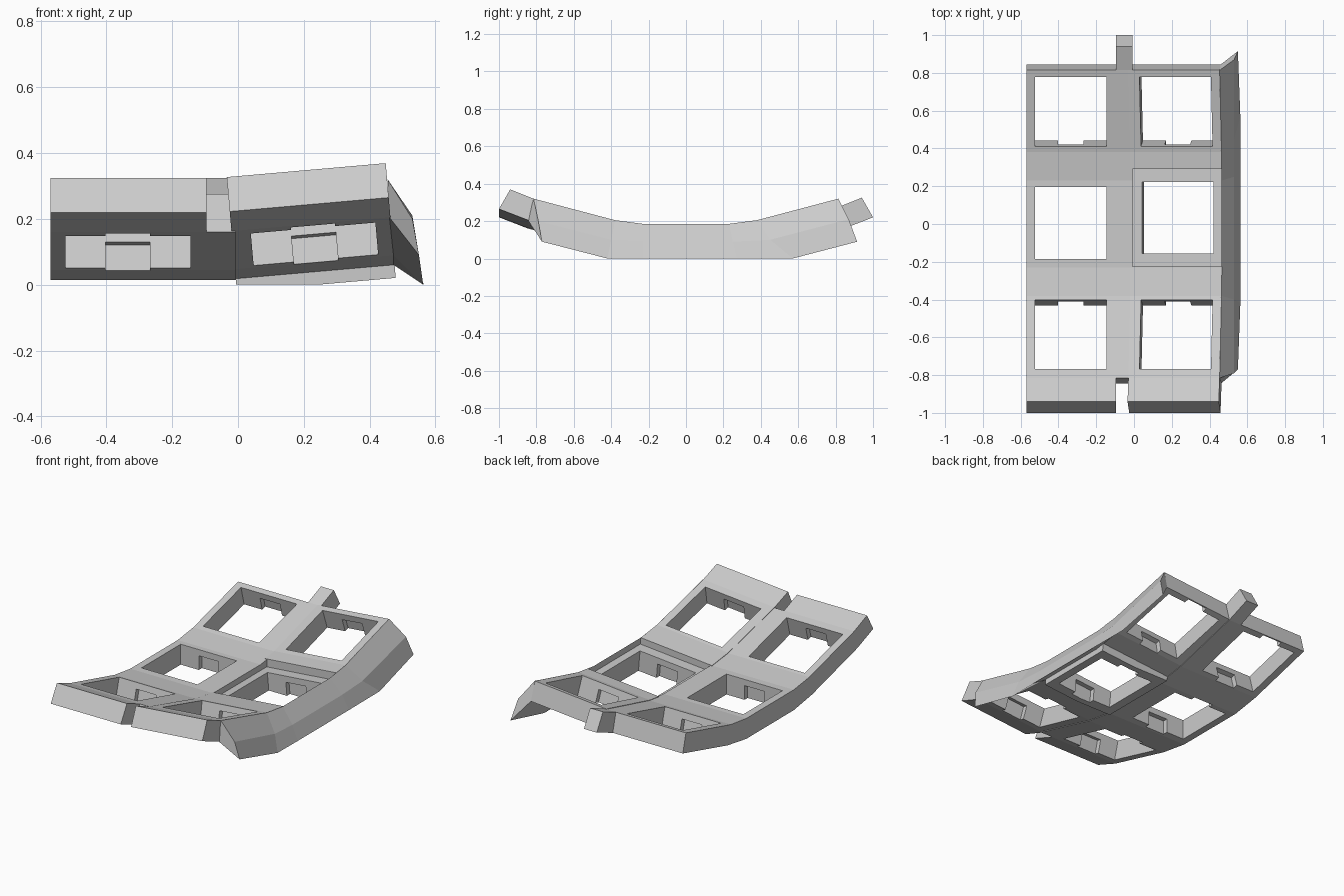
import bpy, bmesh
from math import radians
from mathutils import Matrix, Vector

cube = bpy.data.objects.get("Cube")
if cube:
    bpy.data.objects.remove(cube, do_unlink=True)

grey = bpy.data.materials.new("light_grey")
grey.use_nodes = True
grey.diffuse_color = (0.6, 0.6, 0.6, 1)
grey.node_tree.nodes["Principled BSDF"].inputs["Base Color"].default_value = (0.6, 0.6, 0.6, 1)


def loft(name, rings, matrix=Matrix()):
    """Solid skinned through a row of matching closed rings."""
    bm = bmesh.new()
    rows = [[bm.verts.new(matrix @ Vector(p)) for p in ring] for ring in rings]
    n = len(rows[0])
    for a, b in zip(rows, rows[1:]):
        for i in range(n):
            j = (i + 1) % n
            bm.faces.new((a[i], a[j], b[j], b[i]))
    bm.faces.new(rows[0])
    bm.faces.new(rows[-1])
    bmesh.ops.recalc_face_normals(bm, faces=bm.faces)
    mesh = bpy.data.meshes.new(name)
    bm.to_mesh(mesh)
    bm.free()
    mesh.materials.append(grey)
    obj = bpy.data.objects.new(name, mesh)
    bpy.context.collection.objects.link(obj)
    return obj


def slab(name, profile, x0, x1, matrix=Matrix()):
    """Extrude a side profile of (y, z) points across x."""
    return loft(name, [[(x, y, z) for y, z in profile] for x in (x0, x1)], matrix)


def cut_box(obj, size, centre, matrix=Matrix()):
    """Cut a box out of an object, then discard the cutter."""
    bm = bmesh.new()
    box = matrix @ Matrix.Translation(centre) @ Matrix.Diagonal((*size, 1))
    bmesh.ops.create_cube(bm, size=1, matrix=box)
    mesh = bpy.data.meshes.new("cutter")
    bm.to_mesh(mesh)
    bm.free()
    cutter = bpy.data.objects.new("cutter", mesh)
    cutter.hide_render = True
    bpy.context.collection.objects.link(cutter)
    mod = obj.modifiers.new("cut", 'BOOLEAN')
    mod.operation, mod.solver, mod.object = 'DIFFERENCE', 'EXACT', cutter
    bpy.context.view_layer.objects.active = obj
    bpy.ops.object.modifier_apply(modifier=mod.name)
    bpy.data.objects.remove(cutter, do_unlink=True)


def cut_key_hole(obj, x, y, z, tilt, matrix=Matrix()):
    """Square opening with a clip recess under a lip on the front and back walls."""
    m = matrix @ Matrix.Translation((x, y, z)) @ Matrix.Rotation(radians(tilt), 4, 'X')
    cut_box(obj, (0.38, 0.38, 0.4), (0, 0, -0.08), m)
    cut_box(obj, (0.135, 0.44, 0.24), (0, 0, -0.158), m)


# Curved side profile: upper and lower edges, front to back
top = [(-0.94, 0.325), (-0.815, 0.275), (-0.38, 0.16), (-0.23, 0.14),
       (0.23, 0.14), (0.38, 0.16), (0.815, 0.275)]
low = [(-1.0, 0.22), (-0.845, 0.16), (-0.41, 0.044), (-0.23, 0.015),
       (0.23, 0.015), (0.41, 0.044), (0.845, 0.16)]
column = top + low[::-1]

# Left column with three key openings
left = slab("left_column", column, -0.57, -0.095)
for y, z, tilt in ((-0.585, 0.215, -15), (0.005, 0.14, 0), (0.595, 0.215, 15)):
    cut_key_hole(left, -0.335, y, z, tilt)

# Spine: the same profile turned end for end, leaving a notch and a tab
slab("spine", [(-y, z) for y, z in column], -0.095, -0.008)

# Right column, leaning inward, with its middle section stepped down
lean = (Matrix.Translation((-0.05, 0, 0.14)) @ Matrix.Rotation(radians(-5), 4, 'Y')
        @ Matrix.Translation((0.05, 0, -0.14)))
drop, y0, y1 = 0.04, -0.225, 0.29


def stepped(edge, z_front, z_back):
    """Insert the lowered middle section into one profile edge."""
    return (edge[:4] + [(y0, z_front), (y0, z_front - drop),
                        (y1, z_front - drop), (y1, z_back)] + edge[5:])


right_profile = stepped(top, 0.14, 0.148) + stepped(low, 0.015, 0.025)[::-1]
right = slab("right_column", right_profile, -0.018, 0.467, lean)
cut_box(right, (3, 3, 1), (0, 0, -0.5))
for y, z, tilt in ((-0.585, 0.215, -15), (0.033, 0.14 - drop, 0), (0.595, 0.215, 15)):
    cut_key_hole(right, 0.23, y, z, tilt, lean)

# Outer skirt flaring down from the right column: upper edge, shoulder, foot, lower edge
skirt = [
    [(0.455, -0.815, 0.32), (0.53, -0.79, 0.2), (0.55, -0.77, 0.09), (0.46, -0.845, 0.205)],
    [(0.462, -0.38, 0.205), (0.53, -0.4, 0.1), (0.563, -0.42, 0), (0.472, -0.41, 0.09)],
    [(0.464, -0.23, 0.185), (0.53, -0.23, 0.09), (0.565, -0.23, 0), (0.473, -0.23, 0.06)],
    [(0.464, 0.23, 0.185), (0.53, 0.25, 0.09), (0.565, 0.27, 0), (0.473, 0.23, 0.06)],
    [(0.462, 0.38, 0.205), (0.53, 0.45, 0.1), (0.563, 0.57, 0), (0.472, 0.41, 0.09)],
    [(0.455, 0.815, 0.32), (0.53, 0.87, 0.21), (0.55, 0.915, 0.09), (0.46, 0.845, 0.205)],
]
loft("outer_skirt", skirt)
